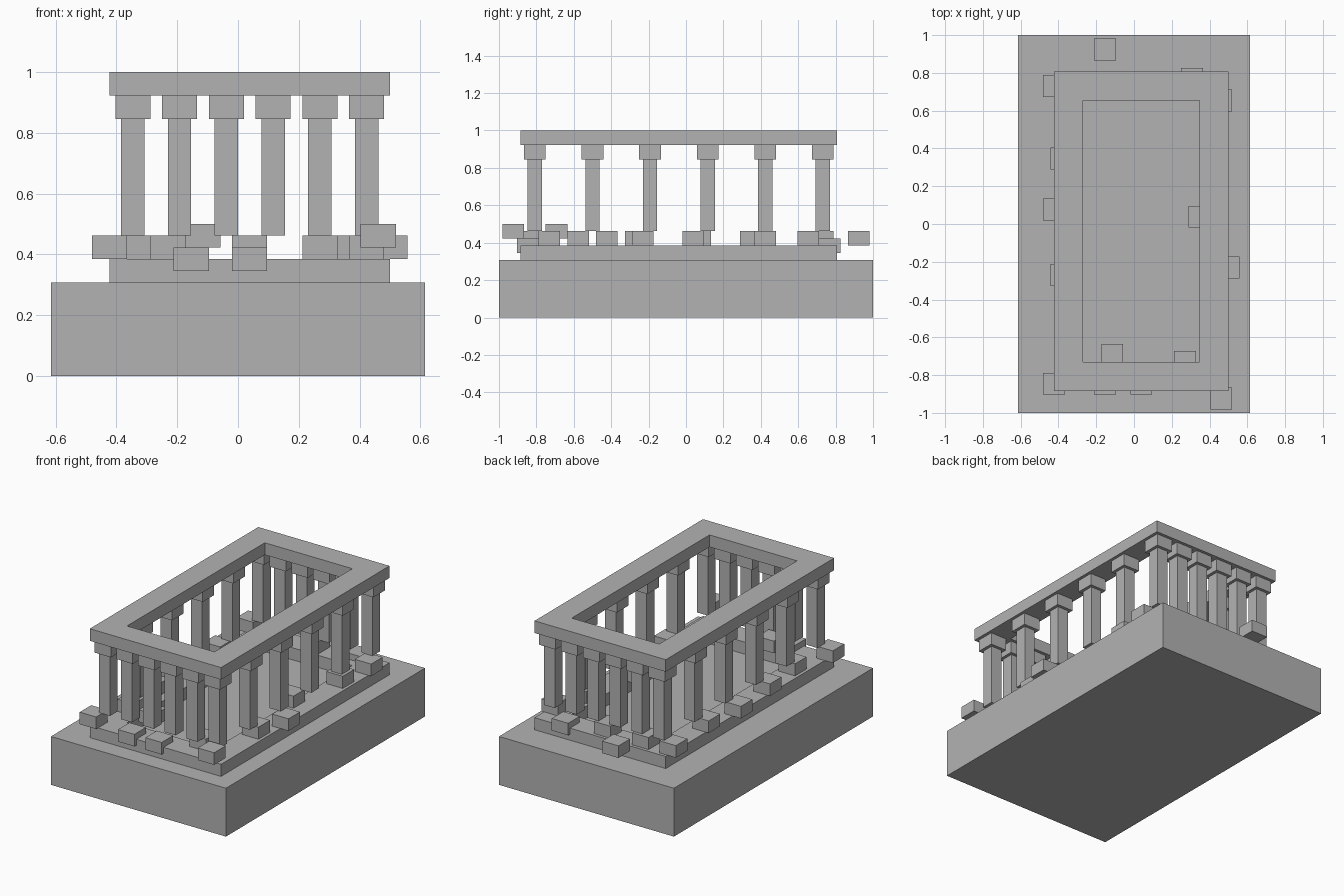
import bpy, bmesh
from mathutils import Matrix, Vector

if "Cube" in bpy.data.objects:
    bpy.data.objects.remove(bpy.data.objects["Cube"])

U = 1 / 26  # the whole model sits on this grid unit

stone = bpy.data.materials.new("grey stone")
stone.diffuse_color = (0.45, 0.45, 0.45, 1)
stone.use_nodes = True
stone.node_tree.nodes["Principled BSDF"].inputs["Base Color"].default_value = stone.diffuse_color


def finish(name, bm):
    bmesh.ops.recalc_face_normals(bm, faces=bm.faces)
    mesh = bpy.data.meshes.new(name)
    bm.to_mesh(mesh)
    bm.free()
    mesh.materials.append(stone)
    bpy.context.collection.objects.link(bpy.data.objects.new(name, mesh))


def box(name, cx, cy, z, w, d, h):
    bm = bmesh.new()
    m = Matrix.Translation(Vector((cx, cy, z + h / 2)) * U) @ Matrix.Diagonal((w * U, d * U, h * U, 1))
    bmesh.ops.create_cube(bm, size=1, matrix=m)
    finish(name, bm)


def ring(name, x0, x1, y0, y1, wall, z, h):
    bm = bmesh.new()

    def loop(i, zz):
        return [bm.verts.new(Vector(p) * U) for p in (
            (x0 + i, y0 + i, zz), (x1 - i, y0 + i, zz),
            (x1 - i, y1 - i, zz), (x0 + i, y1 - i, zz))]

    loops = [loop(0, z), loop(0, z + h), loop(wall, z + h), loop(wall, z)]
    for a, b in zip(loops, loops[1:] + loops[:1]):
        for k in range(4):
            n = (k + 1) % 4
            bm.faces.new((a[k], a[n], b[n], b[k]))
    finish(name, bm)


# plinth, foundation frame and top beam frame
box("plinth", 0, 0, 0, 32, 52, 8)
ring("foundation_frame", -11, 13, -23, 21, 4, 8, 2)
ring("beam_frame", -11, 13, -23, 21, 4, 24, 2)

# columns with capitals around the perimeter
xs = range(-9, 12, 4)
ys = range(-21, 20, 8)
for x in xs:
    for y in ys:
        if x in (xs[0], xs[-1]) or y in (ys[0], ys[-1]):
            box("column_shaft", x, y, 12, 2, 2, 10)
            box("column_capital", x, y, 22, 3, 3, 2)

# displaced base stones: x, y, bottom z
stones = [
    (-11, -22, 10), (-4, -22, 9), (-3, -18, 11), (1, -22, 9), (7, -19, 10), (12, -24, 11),  # front
    (-9, -15, 10), (-10, -7, 10), (-11, 2, 10), (-10, 9, 10),                               # left
    (11, -11, 10), (13, -6, 10), (9, 1, 10), (11, 11, 10),                                  # right
    (-11, 19, 10), (-6, 19, 10), (-4, 24, 10), (1, 19, 10), (8, 20, 9), (12, 17, 10),       # back
]
for x, y, z in stones:
    box("base_stone", x, y, z, 3, 3, 2)
